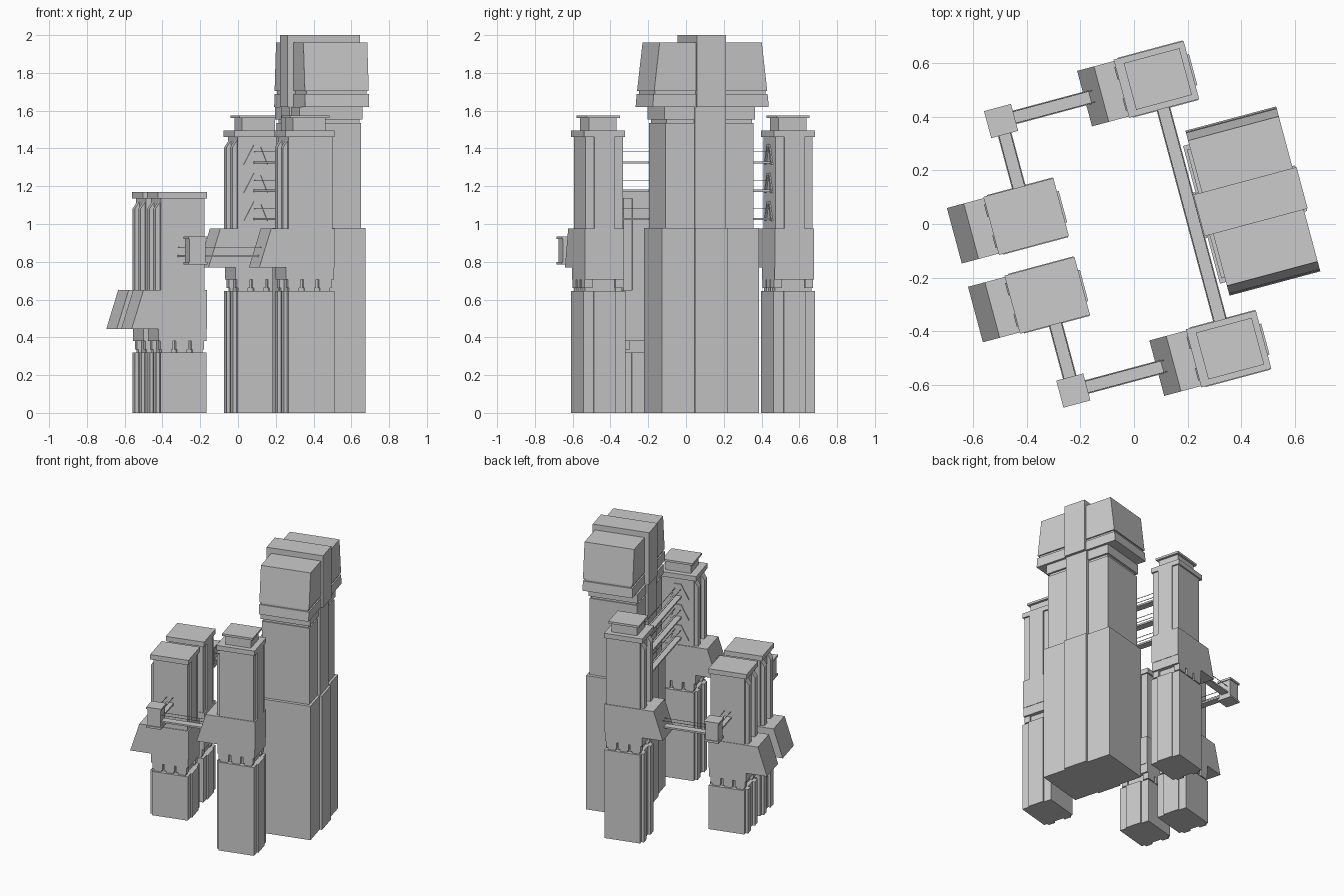
import bpy, bmesh
from math import radians
from mathutils import Matrix

if "Cube" in bpy.data.objects:
    bpy.data.objects.remove(bpy.data.objects["Cube"])

TURN = Matrix.Rotation(radians(15), 4, 'Z')   # the whole complex is turned on plan
Y0 = -0.021                                   # mirror line of the towers (local y)
YM = -0.032                                   # centre line of the main tower
parts = {}


def prism(name, profile, lo, hi, axis='y'):
    """Extrude a profile: axis y takes (x, z) points, axis x takes (y, z) points."""
    bm = parts.setdefault(name, bmesh.new()) if name not in parts else parts[name]
    rings = []
    for t in (lo, hi):
        rings.append([bm.verts.new((p, t, z) if axis == 'y' else (t, p, z)) for p, z in profile])
    a, b = rings
    n = len(profile)
    faces = [bm.faces.new(a), bm.faces.new(b[::-1])]
    for i in range(n):
        j = (i + 1) % n
        faces.append(bm.faces.new((a[j], a[i], b[i], b[j])))
    bmesh.ops.recalc_face_normals(bm, faces=faces)


def box(name, x0, x1, y0, y1, z0, z1):
    prism(name, [(x0, z0), (x1, z0), (x1, z1), (x0, z1)], min(y0, y1), max(y0, y1))


def tower(name, yc, dx, dz, spire):
    """Side tower: base, bracket storey, flared skirt, shaft, caps."""
    def b(part, x0, x1, h, z0, z1, off=0):
        box(f"{name}_{part}", x0 + dx, x1 + dx, yc + off - h, yc + off + h, z0, z1)
    z = lambda v: v + dz
    # base with pilasters
    b("base", .100, .352, .115, 0, z(.645))
    b("base", .35, .362, .06, 0, z(.645))
    for s in (-1, 1):
        b("base", .082, .11, .026, 0, z(.645), s * .065)
    # bracket storey
    b("bracket_core", .125, .325, .085, z(.645), z(.715))
    for s in (-1, 1):
        for x in (.10, .185, .27):
            b("brackets", x, x + .07, .022, z(.66), z(.71), s * .085)
            b("brackets", x + .008, x + .062, .018, z(.645), z(.66), s * .083)
    b("bracket_cap", .09, .352, .107, z(.705), z(.77))
    # flared skirt
    prism(f"{name}_skirt", [(x + dx, z(h)) for x, h in
          ((-.057, .77), (.355, .77), (.355, .975), (.008, .975))], yc - .107, yc + .107)
    # shaft with chamfer-topped fins on the outer face
    b("shaft", .105, .345, .102, z(.975), z(1.46))
    b("shaft", .34, .355, .055, z(.975), z(1.46))
    for s in (-1, 1):
        y = yc + s * .06
        prism(f"{name}_fins", [(x + dx, z(h)) for x, h in
              ((.08, .975), (.11, .975), (.11, 1.45), (.08, 1.405))], y - .024, y + .024)
    # caps
    b("cap", .085, .355, .112, z(1.46), z(1.495))
    if spire:
        b("cap_neck", .135, .315, .076, 1.495, 1.56)
        b("cap_top", .118, .333, .09, 1.56, 1.575)


def walkway(name, axis, c, lo, hi, z, rope):
    """Thin plank with hand ropes on both sides."""
    def bar(n, off, w, z0, z1):
        if axis == 'x':
            box(n, lo, hi, c + off - w, c + off + w, z0, z1)
        else:
            box(n, c + off - w, c + off + w, lo, hi, z0, z1)
    bar(name + "_plank", 0, .026, z, z + .012)
    for s in (-1, 1):
        bar(name + "_ropes", s * .022, .0015, z + rope, z + rope + .003)


for s, side in ((-1, "near"), (1, "far")):
    yt = Y0 + s * .52
    tower(f"tall_tower_{side}", yt, 0, 0, True)
    tower(f"short_tower_{side}", Y0 + s * .152, -.601, -.325, False)
    # corner lookout box
    for h, z0, z1 in ((.045, .80, .92), (.052, .785, .80), (.052, .92, .935)):
        box(f"lookout_{side}", -.379 - h, -.379 + h, yt - h, yt + h, z0, z1)
    # walkways from the lookout to both neighbours
    walkway(f"long_walkway_{side}", 'x', yt, -.34, .0, .825, .05)
    ends = sorted((Y0 + s * .25, yt - s * .04))
    walkway(f"short_walkway_{side}", 'y', -.379, ends[0], ends[1], .825, .05)
    # open triangular bridge brackets on the tall towers
    yf = Y0 + s * .418
    for z in (1.015, 1.165, 1.315):
        for k in (-1, 1):
            prism(f"bridge_brackets_{side}",
                  [(.217 + k * .08, z), (.217 + k * .05, z), (.217 + k * .008, z + .105),
                   (.217 + k * .024, z + .105)], yf - s * .007, yf + s * .007)
        box(f"bridge_brackets_{side}", .197, .237, yf - .007, yf + .007, z + .092, z + .105)

# three stacked bridges between the tall towers
for z in (1.02, 1.17, 1.32):
    walkway("bridge", 'y', .217, Y0 - .42, Y0 + .42, z, .06)

# main tower body
def mbox(name, x0, x1, h, z0, z1):
    box(name, x0, x1, YM - h, YM + h, z0, z1)

mbox("main_tower_lower", .252, .619, .2655, 0, .978)
mbox("main_tower_upper", .268, .602, .242, .978, 1.535)
mbox("main_tower_neck", .276, .594, .234, 1.535, 1.553)
mbox("main_tower_collar", .262, .608, .248, 1.553, 1.62)
mbox("main_tower_rib", .238, .636, .088, 0, .978)
mbox("main_tower_rib", .25, .62, .084, .978, 1.62)

# main tower head: lip, groove, tapered block and central ridge
def head(name, h0, h1, x0, x1, z0, z1):
    prism(name, [(YM - h0, z0), (YM + h0, z0), (YM + h1, z1), (YM - h1, z1)], x0, x1, 'x')

head("head_lip", .318, .312, .275, .625, 1.62, 1.688)
head("head_groove", .302, .302, .285, .615, 1.688, 1.704)
head("head_block", .31, .28, .275, .625, 1.704, 1.96)
mbox("head_ridge", .242, .64, .08, 1.62, 2.0)

# turn into objects
for name, bm in parts.items():
    bmesh.ops.transform(bm, matrix=TURN, verts=bm.verts)
    me = bpy.data.meshes.new(name)
    bm.to_mesh(me)
    bm.free()
    bpy.context.collection.objects.link(bpy.data.objects.new(name, me))
